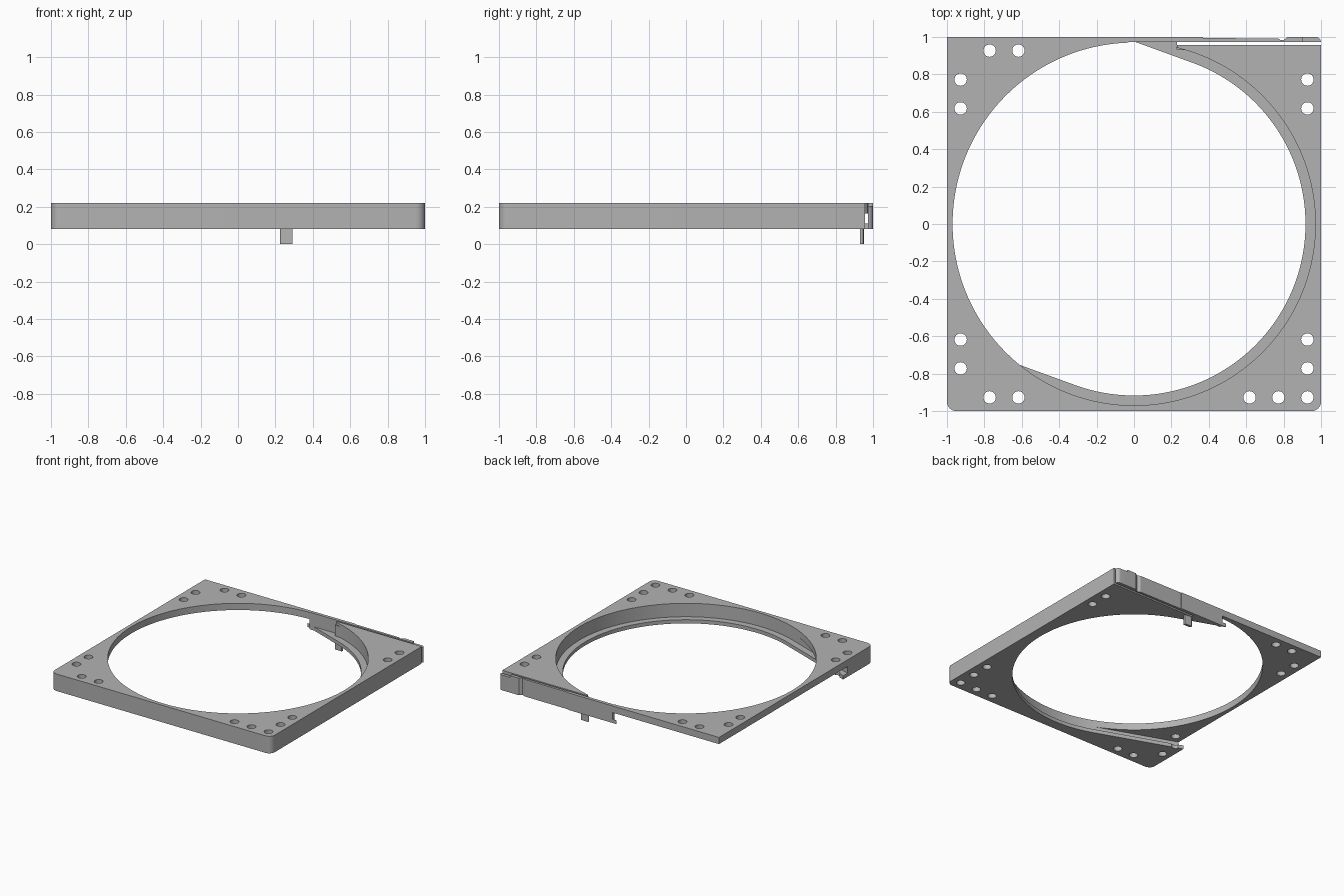
import bpy, bmesh
from math import cos, sin, radians

cube = bpy.data.objects.get("Cube")
if cube:
    bpy.data.objects.remove(cube, do_unlink=True)

grey = bpy.data.materials.new("plain_grey")
grey.use_nodes = True
COLOUR = (0.45, 0.45, 0.45, 1)
grey.diffuse_color = COLOUR
grey.node_tree.nodes["Principled BSDF"].inputs["Base Color"].default_value = COLOUR


def arc(cx, cy, r, start, end, n):
    """Points on an arc, angles in degrees."""
    angles = [radians(start + (end - start) * i / n) for i in range(n + 1)]
    return [(cx + r * cos(a), cy + r * sin(a)) for a in angles]


def circle(cx, cy, r, n):
    return arc(cx, cy, r, 0, 360, n)[:-1]


def rect(x0, x1, y0, y1):
    return [(x0, y0), (x1, y0), (x1, y1), (x0, y1)]


def prism(name, outlines, z0, z1):
    """One object of upright prisms, one per outline."""
    bm = bmesh.new()
    for outline in outlines:
        face = bm.faces.new([bm.verts.new((x, y, z0)) for x, y in outline])
        top = bmesh.ops.extrude_face_region(bm, geom=[face])["geom"]
        bmesh.ops.translate(bm, vec=(0, 0, z1 - z0),
                            verts=[v for v in top if isinstance(v, bmesh.types.BMVert)])
    bmesh.ops.recalc_face_normals(bm, faces=bm.faces)
    mesh = bpy.data.meshes.new(name)
    bm.to_mesh(mesh)
    bm.free()
    mesh.materials.append(grey)
    obj = bpy.data.objects.new(name, mesh)
    bpy.context.collection.objects.link(obj)
    return obj


def activate(obj):
    bpy.ops.object.select_all(action="DESELECT")
    obj.select_set(True)
    bpy.context.view_layer.objects.active = obj


def cut(obj, outlines):
    """Cut upright openings right through an object."""
    cutter = prism("cutter", outlines, -0.5, 0.7)
    cutter.hide_render = True
    mod = obj.modifiers.new("cut", "BOOLEAN")
    mod.operation, mod.solver, mod.object = "DIFFERENCE", "EXACT", cutter
    activate(obj)
    bpy.ops.object.modifier_apply(modifier=mod.name)
    bpy.data.objects.remove(cutter, do_unlink=True)


def slide_slot(r):
    """Round opening that runs out sideways past the left-hand edge."""
    pts = arc(0, 0, r, 250, 430, 90)
    dx, dy = 3 * cos(radians(160)), 3 * sin(radians(160))
    return pts + [(pts[-1][0] + dx, pts[-1][1] + dy), (pts[0][0] + dx, pts[0][1] + dy)]


BASE, LEDGE, FLANGE, TOP = 0.08, 0.11, 0.165, 0.22
R_HOLE, R_LEDGE = 0.97, 0.917
SLIT, STRIP, STRIP_END = 0.957, 0.973, -0.03

# Square outline with three rounded corners
square = ([(-1, 1)] + arc(-0.95, -0.95, 0.05, 180, 270, 8)
          + arc(0.95, -0.95, 0.05, 270, 360, 8) + arc(0.95, 0.95, 0.05, 0, 90, 8))

# Screw holes in pairs along the edges at each corner
FAR, A, B = 0.927, 0.772, 0.618
spots = [(sx * FAR, sy * p) for sx in (-1, 1) for sy in (-1, 1) for p in (A, B)]
spots += [(sx * p, sy * FAR) for sx, sy in ((-1, 1), (-1, -1), (1, -1)) for p in (A, B)]
spots.append((FAR, -FAR))
screw_holes = [circle(x, y, 0.033, 32) for x, y in spots]

# Frame in three layers: ledge, sliding channel and top flange
layers = [
    ("bottom_ledge", BASE, LEDGE, slide_slot(R_LEDGE), rect(0.23, 1.2, SLIT, 1.2)),
    ("channel_wall", LEDGE, FLANGE, slide_slot(R_HOLE), rect(STRIP_END, 1.2, SLIT, 1.2)),
    ("top_flange", FLANGE, TOP, circle(0, 0, R_HOLE, 180), rect(STRIP_END, 1.2, SLIT, 1.2)),
]
parts = []
for name, z0, z1, opening, slit in layers:
    layer = prism(name, [square], z0, z1)
    cut(layer, [opening])
    cut(layer, [slit])
    if z0 >= LEDGE:
        cut(layer, [rect(STRIP_END, 0.23, 0.9, 1.1)])
    cut(layer, screw_holes)
    parts.append(layer)

# Spring strip along the back, with a shallow ramp and a slanted catch groove
strip = [(STRIP_END, STRIP), (0.9, STRIP), (0.9, 1), (0.82, 1), (0.8, 0.983),
         (0.785, 0.983), (0.77, 0.992), (0.37, 0.994), (0.37, 1), (STRIP_END, 1)]
parts.append(prism("back_spring_strip", [strip], BASE, TOP))

# Lower rounded block closing the back left corner
corner = [(0.9, STRIP), (1, STRIP)] + arc(0.97, 0.97, 0.03, 6, 90, 8) + [(0.9, 1)]
parts.append(prism("back_corner_block", [corner], BASE, 0.205))

# Stop pin below the pointed end of the frame
pin = arc(0.236, 0.941, 0.011, 80, 260, 10) + [(0.292, 0.929), (0.292, 0.947)]
parts.append(prism("stop_pin", [pin], 0, 0.2))

for part in parts:
    activate(part)
    bpy.ops.object.shade_smooth_by_angle(angle=radians(30))
